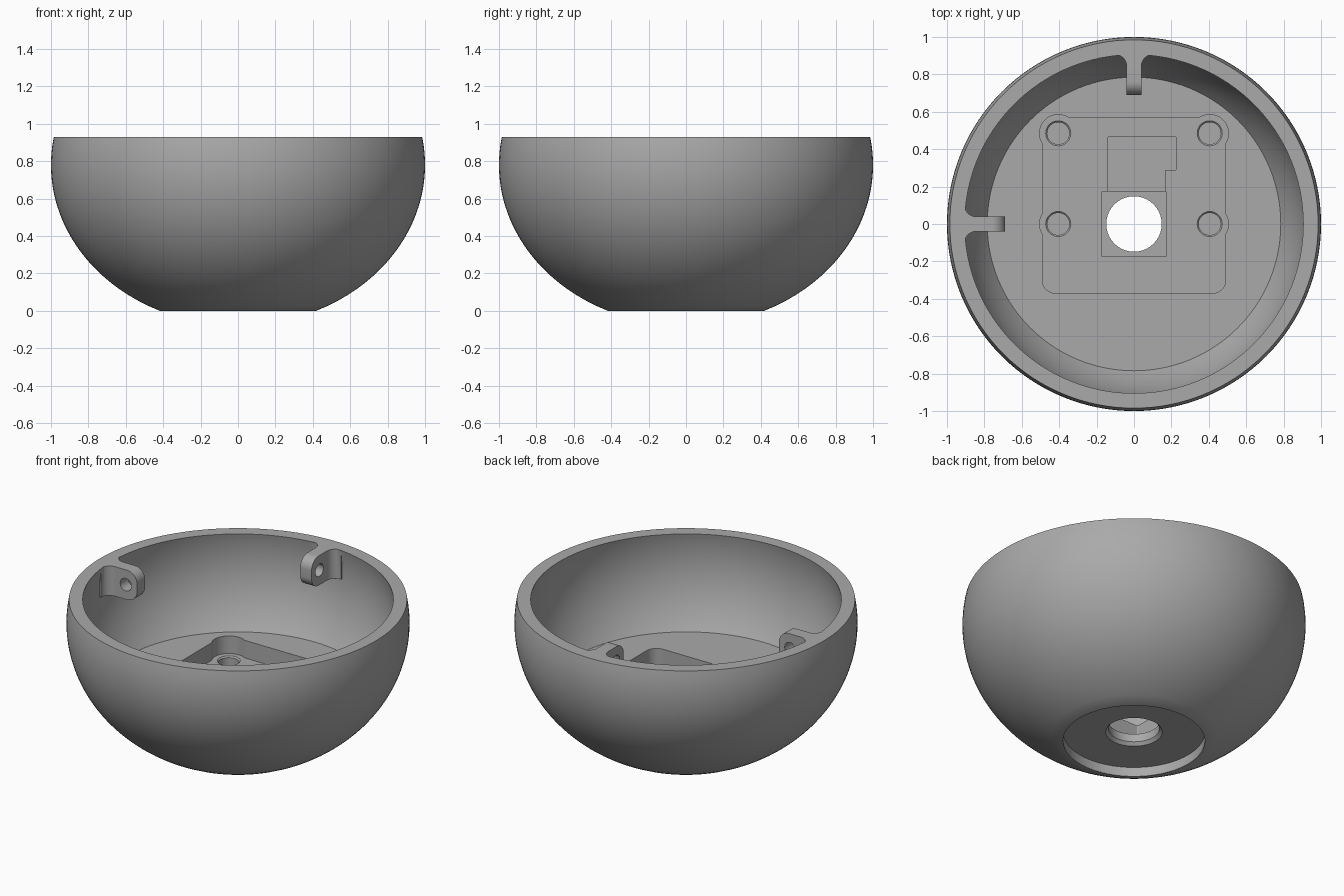
import bpy, bmesh
from math import sin, cos, pi, sqrt, radians
from mathutils import Matrix

cube = bpy.data.objects.get("Cube")
if cube:
    bpy.data.objects.remove(cube)

grey = bpy.data.materials.new("plain_grey")
grey.use_nodes = True
grey.diffuse_color = (0.4, 0.4, 0.4, 1)
grey.node_tree.nodes["Principled BSDF"].inputs["Base Color"].default_value = (0.4, 0.4, 0.4, 1)

RIM, FLOOR, EQUATOR = 0.93, 0.356, 0.78


def finish(bm, name):
    bmesh.ops.recalc_face_normals(bm, faces=bm.faces[:])
    mesh = bpy.data.meshes.new(name)
    bm.to_mesh(mesh)
    bm.free()
    mesh.materials.append(grey)
    obj = bpy.data.objects.new(name, mesh)
    bpy.context.collection.objects.link(obj)
    return obj


def lathe(name, profile, steps):
    bm = bmesh.new()
    verts = [bm.verts.new((r, 0, z)) for r, z in profile]
    edges = [bm.edges.new((a, b)) for a, b in zip(verts, verts[1:] + verts[:1])]
    bmesh.ops.spin(bm, geom=verts + edges, cent=(0, 0, 0), axis=(0, 0, 1),
                   angle=2 * pi, steps=steps, use_merge=True)
    bmesh.ops.remove_doubles(bm, verts=bm.verts[:], dist=1e-5)
    return finish(bm, name)


def prism(name, outline, low, high, matrix=Matrix()):
    bm = bmesh.new()
    face = bm.faces.new([bm.verts.new((x, y, low)) for x, y in outline])
    top = bmesh.ops.extrude_face_region(bm, geom=[face])["geom"]
    bmesh.ops.translate(bm, vec=(0, 0, high - low),
                        verts=[v for v in top if isinstance(v, bmesh.types.BMVert)])
    bmesh.ops.transform(bm, matrix=matrix, verts=bm.verts[:])
    return finish(bm, name)


def arc(cx, cy, r, start, end, steps=10):
    angles = [radians(start + (end - start) * i / steps) for i in range(steps + 1)]
    return [(cx + r * cos(a), cy + r * sin(a)) for a in angles]


def circle(cx, cy, r, steps=48):
    return arc(cx, cy, r, 0, 360, steps)[:-1]


def rounded_box(x0, x1, y0, y1, r):
    return (arc(x1 - r, y1 - r, r, 0, 90) + arc(x0 + r, y1 - r, r, 90, 180)
            + arc(x0 + r, y0 + r, r, 180, 270) + arc(x1 - r, y0 + r, r, 270, 360))


def combine(target, tool, operation):
    mod = target.modifiers.new(operation.lower(), "BOOLEAN")
    mod.object, mod.operation, mod.solver = tool, operation, "EXACT"
    bpy.context.view_layer.objects.active = target
    bpy.ops.object.modifier_apply(modifier=mod.name)
    bpy.data.objects.remove(tool)


def ellipse(a, b, z0, z1, steps=32):
    # Heights are spaced by angle so the curve stays even
    heights = [z0 + (z1 - z0) * i / steps for i in range(steps + 1)]
    return [(a * sqrt(1 - ((z - EQUATOR) / b) ** 2), z) for z in heights]


# Bowl shell with a flat floor, a centre hole and a recessed underside
bowl = lathe("bowl", [(0.165, 0.06), (0.148, 0.08), (0.148, FLOOR)]
             + ellipse(0.921, 0.81, FLOOR, RIM)
             + ellipse(1, 0.859, RIM, 0)
             + [(0.413, 0), (0.413, 0.06)], 128)

# Main floor pocket with clearance at the four screw positions
POCKET = 0.243
screws = [(x, y) for x in (-0.405, 0.405) for y in (0, 0.485)]
combine(bowl, prism("pocket_cutter", rounded_box(-0.49, 0.49, -0.37, 0.57, 0.07),
                    POCKET, 0.5), "DIFFERENCE")
for x, y in screws:
    combine(bowl, prism("clearance_cutter", circle(x, y, 0.1), POCKET, 0.5), "DIFFERENCE")

# Stepped and square recesses
step = [(-0.14, 0.1), (0.165, 0.1), (0.165, 0.29), (0.225, 0.29), (0.225, 0.465), (-0.14, 0.465)]
combine(bowl, prism("step_cutter", step, 0.18, 0.5), "DIFFERENCE")
combine(bowl, prism("square_cutter", rounded_box(-0.174, 0.172, -0.174, 0.174, 0.006),
                    0.132, 0.5), "DIFFERENCE")

# Blind screw holes with a chamfered mouth
for x, y in screws:
    hole = lathe("screw_cutter", [(0, 0.18), (0.059, 0.18), (0.059, POCKET - 0.008),
                                  (0.067, POCKET), (0.067, 0.3), (0, 0.3)], 48)
    hole.data.transform(Matrix.Translation((x, y, 0)))
    combine(bowl, hole, "DIFFERENCE")


# Drilled mounting bracket: filleted in plan, rounded at the tip
def bracket(name, turn):
    half = [(0.04, 0.68)] + arc(0.1, 0.845, 0.06, 180, 90) + [(0.1, 0.95)]
    plan = half + [(-x, y) for x, y in reversed(half)]
    side = ([(0.95, RIM)] + arc(0.76, RIM - 0.07, 0.07, 90, 180)
            + arc(0.76, 0.81, 0.07, 180, 270) + [(0.95, 0.74)])
    across = Matrix(((0, 0, 1, 0), (1, 0, 0, 0), (0, 1, 0, 0), (0, 0, 0, 1)))
    obj = prism(name, plan, 0.7, 1)
    combine(obj, prism("side_cutter", side, -0.2, 0.2, across), "INTERSECT")
    combine(obj, prism("bolt_cutter", circle(0.77, 0.835, 0.04, 32), -0.2, 0.2, across),
            "DIFFERENCE")
    obj.data.transform(Matrix.Rotation(turn, 4, "Z"))
    return obj


for name, turn in (("back_bracket", 0), ("right_bracket", pi / 2)):
    combine(bowl, bracket(name, turn), "UNION")

# Smooth curved walls, keep machined edges crisp
bpy.ops.object.select_all(action="DESELECT")
bowl.select_set(True)
bpy.context.view_layer.objects.active = bowl
bpy.ops.object.shade_smooth_by_angle(angle=radians(30))
